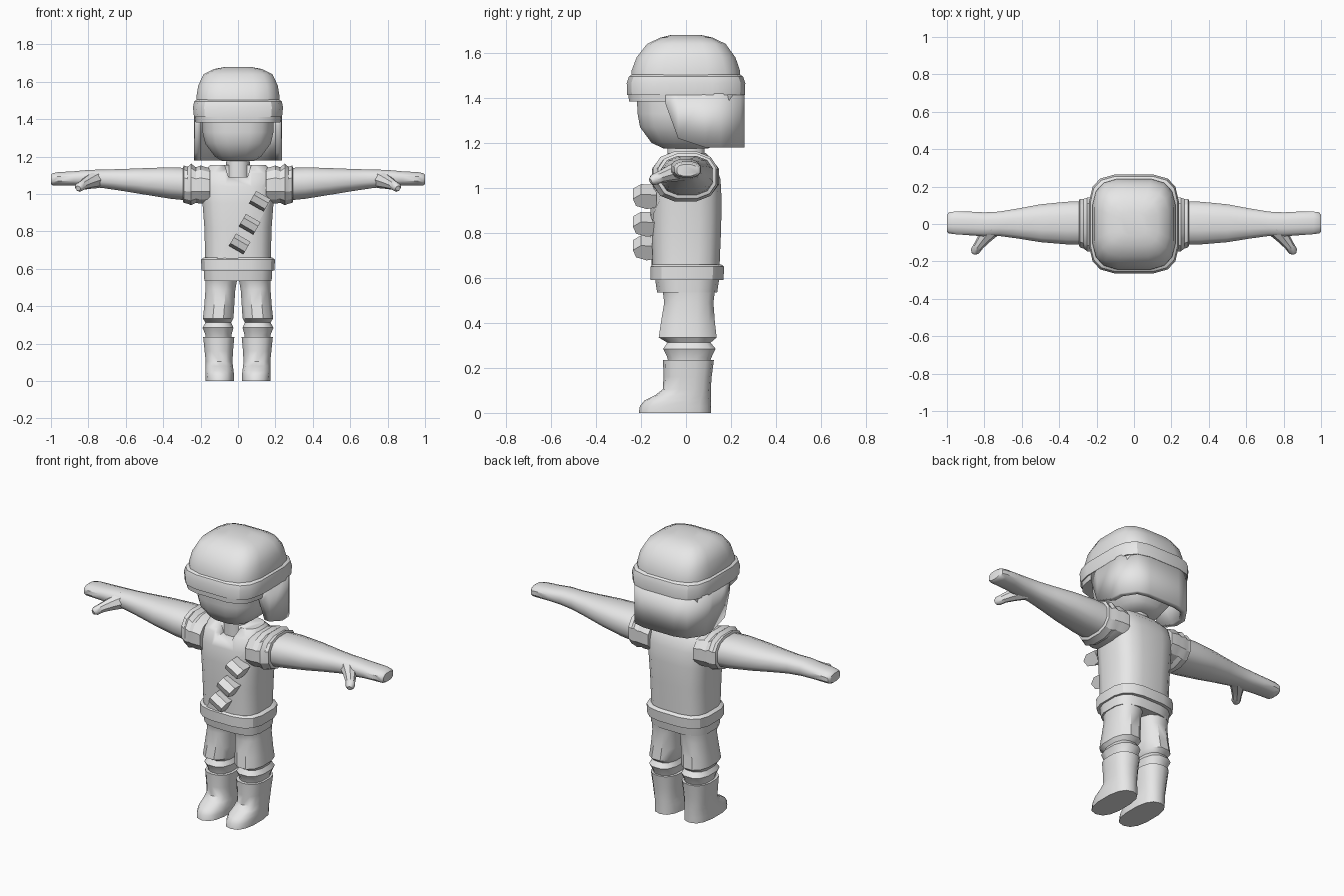
import bpy, bmesh, math
from mathutils import Vector

if "Cube" in bpy.data.objects:
    bpy.data.objects.remove(bpy.data.objects["Cube"])

grey = bpy.data.materials.new("plain_grey")
grey.diffuse_color = (0.8, 0.8, 0.8, 1)
grey.use_nodes = True
grey.node_tree.nodes["Principled BSDF"].inputs["Base Color"].default_value = grey.diffuse_color


def finish(name, bm, mirror=False, angle=40):
    bmesh.ops.recalc_face_normals(bm, faces=bm.faces[:])
    me = bpy.data.meshes.new(name)
    bm.to_mesh(me)
    bm.free()
    me.materials.append(grey)
    ob = bpy.data.objects.new(name, me)
    bpy.context.collection.objects.link(ob)
    if mirror:
        ob.modifiers.new("mirror", 'MIRROR')
    bpy.ops.object.select_all(action='DESELECT')
    ob.select_set(True)
    bpy.context.view_layer.objects.active = ob
    bpy.ops.object.shade_smooth_by_angle(angle=math.radians(angle))
    return ob


def skin(bm, rings, cap=True):
    vs = [[bm.verts.new(p) for p in r] for r in rings]
    n = len(vs[0])
    for a, b in zip(vs, vs[1:]):
        for i in range(n):
            j = (i + 1) % n
            bm.faces.new((a[i], a[j], b[j], b[i]))
    if cap:
        bm.faces.new(vs[0])
        bm.faces.new(vs[-1])


def loft(name, rows, n=16, e=2.5, axis='z', mirror=False, angle=40):
    """Rows: position on the axis, then min and max of both cross directions."""
    rings = []
    for t, a0, a1, b0, b1 in rows:
        ring = []
        for i in range(n):
            w = 2 * math.pi * (i + 0.5) / n
            c, s = math.cos(w), math.sin(w)
            u = (a0 + a1) / 2 + (a1 - a0) / 2 * math.copysign(abs(c) ** (2 / e), c)
            v = (b0 + b1) / 2 + (b1 - b0) / 2 * math.copysign(abs(s) ** (2 / e), s)
            ring.append((u, v, t) if axis == 'z' else (t, u, v))
        rings.append(ring)
    bm = bmesh.new()
    skin(bm, rings)
    return finish(name, bm, mirror, angle)


def sym(z, rx, y0, y1):
    return (z, -rx, rx, y0, y1)


# Shirt body, hem and belt
torso = loft("torso", [sym(0.60, .18, -.15, .15), sym(0.68, .178, -.15, .152),
                       sym(0.82, .182, -.155, .158), sym(0.95, .192, -.155, .16),
                       sym(1.04, .20, -.15, .155), sym(1.11, .20, -.125, .13),
                       sym(1.155, .15, -.08, .09)], e=3.2)
loft("shirt_hem", [sym(.535, .182, -.13, .14), sym(.60, .186, -.14, .15)], e=3.2)
loft("belt", [sym(.59, .197, -.16, .168), sym(.65, .20, -.16, .172),
              sym(.66, .185, -.15, .158)], e=3.2, angle=30)

# Notched neckline cut into the shirt
bm = bmesh.new()
skin(bm, [[(-.05, y, 1.09), (.05, y, 1.09), (.085, y, 1.2), (-.085, y, 1.2)]
          for y in (-.3, -.065)])
cutter = finish("neckline_cutter", bm)
cutter.hide_render = True
cutter.display_type = 'WIRE'
cut = torso.modifiers.new("neckline", 'BOOLEAN')
cut.operation = 'DIFFERENCE'
cut.solver = 'EXACT'
cut.object = cutter

# Neck and face
loft("neck", [sym(1.05, .066, -.085, .085), sym(1.22, .064, -.085, .085)], n=12)
loft("head", [sym(1.175, .085, -.10, .10), sym(1.20, .125, -.155, .15),
              sym(1.27, .178, -.207, .19), sym(1.33, .192, -.218, .20),
              sym(1.42, .195, -.222, .20)], e=2.9)

# Helmet dome, band and brim lip
loft("helmet_dome", [sym(1.47, .226, -.247, .245), sym(1.52, .225, -.245, .243),
                     sym(1.58, .215, -.222, .222), sym(1.64, .186, -.175, .178),
                     sym(1.668, .13, -.115, .12), sym(1.68, .065, -.065, .065)], e=3.6)
loft("helmet_band", [sym(1.412, .238, -.264, .264), sym(1.465, .243, -.266, .266),
                     sym(1.495, .236, -.256, .256), sym(1.505, .222, -.24, .24)],
     e=4, angle=30)
loft("helmet_brim", [sym(1.383, .228, -.256, .256), sym(1.415, .232, -.258, .258)], e=4)

# Neck guard: a curved wall with swept front edges
half = [(.232, -.09, 1.37), (.235, -.035, 1.22), (.236, .085, 1.18),
        (.233, .155, 1.18), (.175, .24, 1.18), (.10, .26, 1.18)]
path = half + [(-x, y, z) for x, y, z in reversed(half)]
bm = bmesh.new()
low = [bm.verts.new(p) for p in path]
top = [bm.verts.new((x, y, 1.42)) for x, y, z in path]
for i in range(len(path) - 1):
    bm.faces.new((low[i], low[i + 1], top[i + 1], top[i]))
guard = finish("neck_guard", bm)
wall = guard.modifiers.new("thickness", 'SOLIDIFY')
wall.thickness = 0.035
# the wall must grow inward, whichever way the normals settled
f = guard.data.polygons[0]
wall.offset = -1 if f.normal.x * f.center.x > 0 else 1

# Sleeves with a stepped cuff, arms with hands, thumbs
loft("sleeve", [(.15, -.15, .15, .95, 1.14), (.20, -.155, .15, .945, 1.155),
                (.225, -.15, .145, .95, 1.145), (.25, -.15, .145, .937, 1.165),
                (.27, -.135, .138, .945, 1.148), (.29, -.128, .138, .95, 1.155),
                (.295, -.115, .125, .96, 1.14)], n=12, axis='x', mirror=True, angle=28)
loft("arm", [(.24, -.115, .125, .96, 1.14), (.36, -.112, .122, .972, 1.145),
             (.50, -.10, .108, .995, 1.14), (.62, -.08, .085, 1.015, 1.135),
             (.72, -.066, .068, 1.03, 1.132), (.80, -.068, .064, 1.038, 1.13),
             (.88, -.062, .068, 1.045, 1.122), (.96, -.056, .068, 1.045, 1.118),
             (.99, -.052, .064, 1.045, 1.112), (1.0, -.042, .05, 1.052, 1.105)],
     n=12, axis='x', mirror=True)


def tube(name, stations, n=8):
    bm = bmesh.new()
    rings = []
    for k, (c, r) in enumerate(stations):
        a = Vector(stations[max(k - 1, 0)][0])
        b = Vector(stations[min(k + 1, len(stations) - 1)][0])
        q = (b - a).to_track_quat('Z', 'X')
        rings.append([Vector(c) + q @ Vector((r * math.cos(2 * math.pi * i / n),
                                              r * math.sin(2 * math.pi * i / n), 0))
                      for i in range(n)])
    skin(bm, rings)
    return finish(name, bm, True)


tube("thumb", [((.755, -.02, 1.08), .05), ((.80, -.075, 1.062), .036),
               ((.83, -.115, 1.048), .027), ((.85, -.145, 1.035), .025),
               ((.855, -.158, 1.03), .014)])

# Trousers with a gathered knee
loft("trouser_leg", [(.21, .035, .175, -.08, .105), (.245, .033, .175, -.085, .115),
                     (.285, .022, .192, -.105, .135), (.312, .035, .176, -.085, .112),
                     (.335, .022, .19, -.125, .14), (.40, .018, .183, -.115, .132),
                     (.49, .012, .176, -.10, .125), (.53, .004, .177, -.105, .13),
                     (.57, .0, .178, -.12, .135)], n=12, mirror=True, angle=35)

# Boots with a rounded toe
loft("boot", [(0, .02, .175, -.21, .11), (.03, .02, .176, -.205, .11),
              (.055, .022, .175, -.185, .11), (.08, .026, .174, -.135, .11),
              (.105, .028, .174, -.103, .11), (.16, .025, .18, -.10, .114),
              (.235, .018, .188, -.102, .124), (.235, .035, .173, -.085, .108)],
     n=14, mirror=True)

# Chest strap laid over the shirt
bm = bmesh.new()
rows = []
for i in range(15):
    t = i / 14
    a = Vector((-.11, -.3, .655)).lerp(Vector((.15, -.3, 1.075)), t)
    b = Vector((.0, -.3, .655)).lerp(Vector((.165, -.3, .95)), t)
    rows.append([bm.verts.new(a.lerp(b, k / 4)) for k in range(5)])
for r, s in zip(rows, rows[1:]):
    for k in range(4):
        bm.faces.new((r[k], r[k + 1], s[k + 1], s[k]))
strap = finish("chest_strap", bm)
wrap = strap.modifiers.new("lay_on_shirt", 'SHRINKWRAP')
wrap.target = torso
wrap.wrap_method = 'PROJECT'
wrap.use_project_y = True
wrap.use_positive_direction = True
wrap.wrap_mode = 'ABOVE_SURFACE'
wrap.offset = 0.005

# Three six-sided pouches along the strap
along, across = Vector((.5, 0, .866)), Vector((.866, 0, -.5))
profile = [(-.032, -.13), (-.04, -.175), (-.024, -.222),
           (.012, -.236), (.036, -.20), (.032, -.13)]
for k, (x, z) in enumerate([(.118, .963), (.063, .84), (.01, .735)]):
    bm = bmesh.new()
    skin(bm, [[Vector((x, y, z)) + along * u + across * w for u, y in profile]
              for w in (-.045, .045)])
    finish("pouch_%d" % (k + 1), bm, angle=20)
